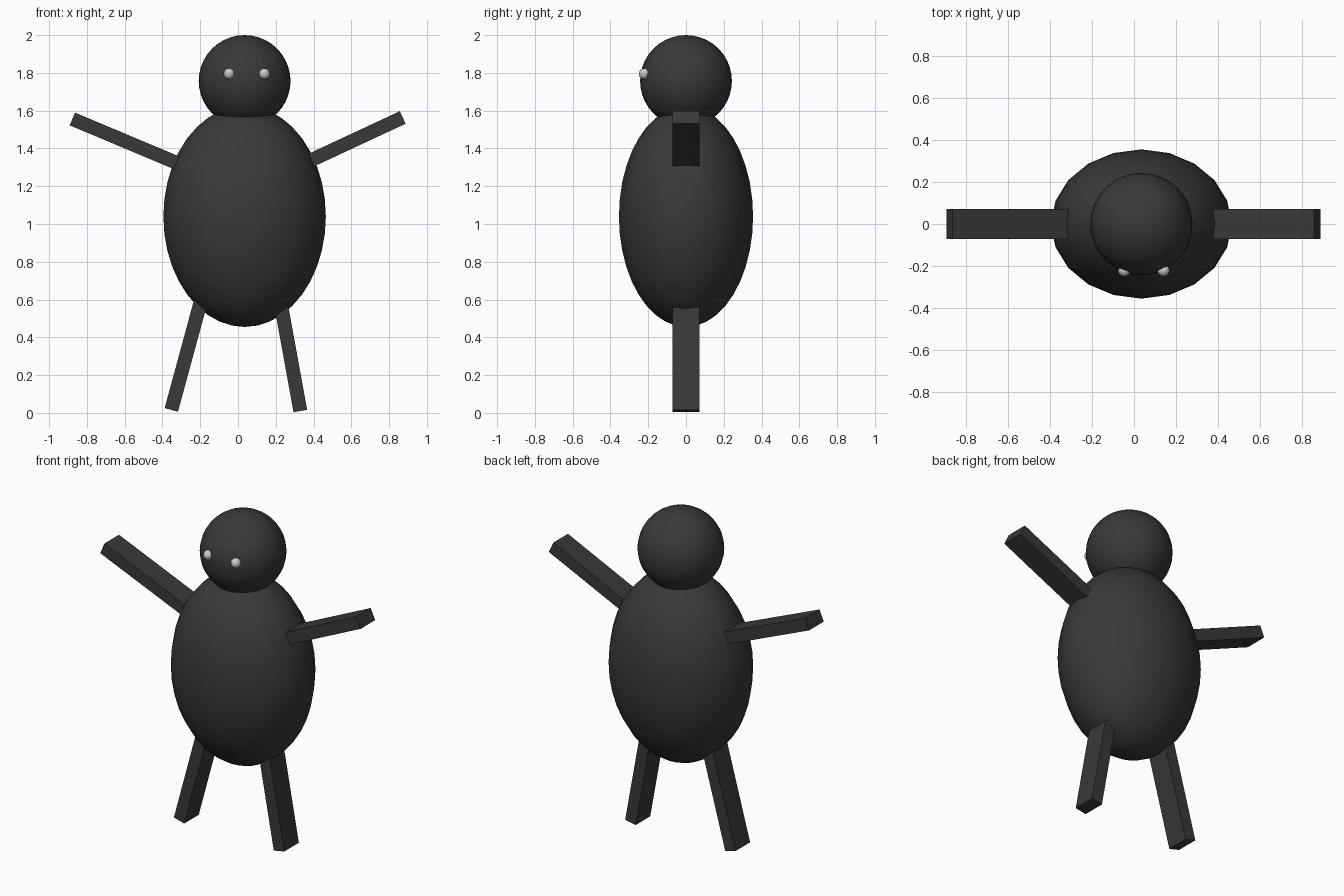
import bpy
from math import radians, sin, cos

if "Cube" in bpy.data.objects:
    bpy.data.objects.remove(bpy.data.objects["Cube"])

dark = bpy.data.materials.new("dark")
dark.diffuse_color = (0.04, 0.04, 0.04, 1)
dark.use_nodes = True
dark.node_tree.nodes["Principled BSDF"].inputs["Base Color"].default_value = dark.diffuse_color
CX = 0.035  # centre line of body and head


def ball(name, loc, radii, segments, rings, mat=None):
    bpy.ops.mesh.primitive_uv_sphere_add(segments=segments, ring_count=rings, radius=1, location=loc)
    ob = bpy.context.object
    ob.name = name
    ob.scale = radii
    bpy.ops.object.transform_apply(location=False, rotation=False, scale=True)
    bpy.ops.object.shade_smooth()
    if mat:
        ob.data.materials.append(mat)
    return ob


def limb(name, tip, angle, length):
    """Box from its outer tip (x, z) running inward along angle in the xz plane."""
    a = radians(angle)
    loc = (tip[0] + cos(a) * length / 2, 0, tip[1] + sin(a) * length / 2)
    bpy.ops.mesh.primitive_cube_add(size=1, location=loc, rotation=(0, -a, 0))
    ob = bpy.context.object
    ob.name = name
    ob.scale = (length, 0.142, 0.073)
    bpy.ops.object.transform_apply(location=False, rotation=False, scale=True)
    ob.data.materials.append(dark)
    return ob


# Body and head
ball("body", (CX, 0, 1.04), (0.43, 0.355, 0.585), 20, 20, dark)
ball("head", (CX, 0, 1.757), (0.243, 0.243, 0.243), 32, 20, dark)

# Eyes
for side, x in (("left", -0.047), ("right", 0.14)):
    ball(side + "_eye", (x, -0.221, 1.795), (0.029, 0.029, 0.029), 16, 12)

# Raised arms
limb("left_arm", (-0.877, 1.556), -22.8, 0.71)
limb("right_arm", (0.872, 1.564), 180 + 25, 0.71)

# Splayed legs
limb("left_leg", (-0.353, 0.016), 90 - 15.2, 0.71)
limb("right_leg", (0.330, 0.010), 90 + 10.3, 0.71)
